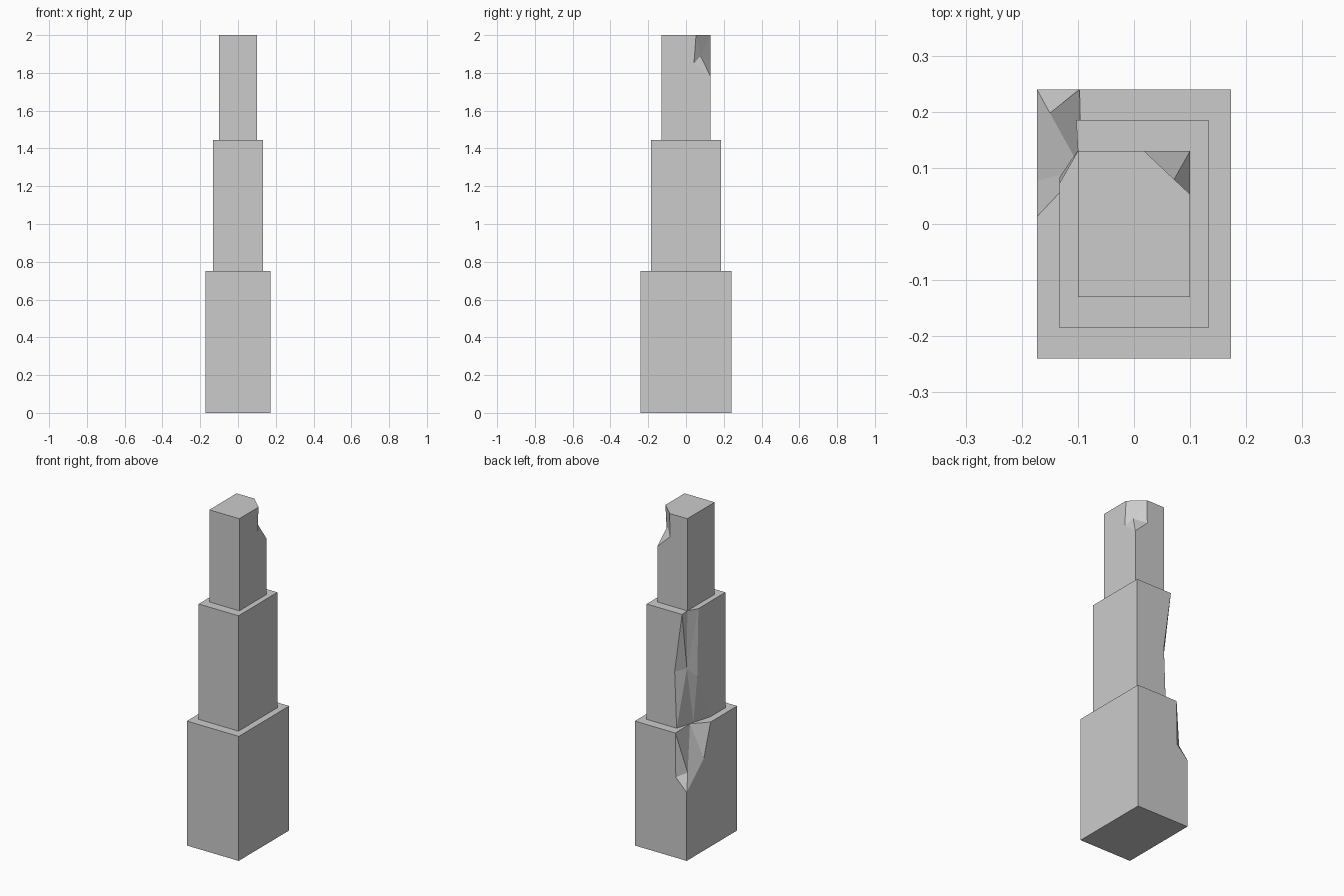
import bpy
import bmesh

cube = bpy.data.objects.get("Cube")
if cube:
    bpy.data.objects.remove(cube, do_unlink=True)

# One plain stone grey
stone = bpy.data.materials.new("stone_grey")
stone.use_nodes = True
stone.diffuse_color = (0.6, 0.6, 0.6, 1)
stone.node_tree.nodes["Principled BSDF"].inputs["Base Color"].default_value = (0.6, 0.6, 0.6, 1)


def chipped_block(name, hx, hy, z0, z1, s, back, inner, side):
    """Box with a chip broken out of the rear corner on side s.
    back, inner and side are the chip's three edges, from top to bottom."""
    back = [(x, hy, z) for x, z in back]
    side = [(s * hx, y, z) for y, z in side]
    bm = bmesh.new()
    known = {}

    def face(points):
        loop = []
        for p in points:
            if p not in known:
                known[p] = bm.verts.new(p)
            if known[p] not in loop:
                loop.append(known[p])
        return bm.faces.new(loop)

    # Broken surface inside the chip
    rough = []
    for a, b in ((back, inner), (inner, side)):
        for i in range(len(a) - 1):
            rough.append(face([a[i], a[i + 1], b[i + 1], b[i]]))

    # Remaining corners of the block
    def corner(sx, sy, z):
        return (sx * s * hx, sy * hy, z)

    far = [(1, -1), (-1, -1), (-1, 1)]
    base = [back[-1], inner[-1], side[-1]]
    foot = []
    if back[-1][2] > z0:            # chip stops above the foot of the block
        foot = [corner(1, 1, z0)]
        base = foot
    face([back[0], inner[0], side[0]] + [corner(*c, z1) for c in far])
    face(base + [corner(*c, z0) for c in far])
    face(back + foot + [corner(-1, 1, z0), corner(-1, 1, z1)])
    face(side + foot + [corner(1, -1, z0), corner(1, -1, z1)])
    for c, d in zip(far, far[1:]):
        face([corner(*c, z0), corner(*d, z0), corner(*d, z1), corner(*c, z1)])

    bmesh.ops.triangulate(bm, faces=rough)
    bmesh.ops.recalc_face_normals(bm, faces=bm.faces)
    mesh = bpy.data.meshes.new(name)
    bm.to_mesh(mesh)
    bm.free()
    mesh.materials.append(stone)
    obj = bpy.data.objects.new(name, mesh)
    bpy.context.collection.objects.link(obj)
    return obj


# Wide bottom tier, chipped at the upper rear right corner
chipped_block("lower_tier", 0.173, 0.24, 0, 0.75, -1,
              back=[(-0.097, 0.75), (-0.1, 0.485), (-0.173, 0.412)],
              inner=[(-0.094, 0.097, 0.75), (-0.15, 0.198, 0.51), (-0.173, 0.24, 0.412)],
              side=[(0.013, 0.75), (0.077, 0.556), (0.24, 0.412)])

# Middle tier, broken along the whole rear right corner
chipped_block("middle_tier", 0.133, 0.185, 0.75, 1.445, -1,
              back=[(-0.103, 1.445), (-0.054, 1.088), (-0.067, 0.75)],
              inner=[(-0.1, 0.13, 1.445), (-0.099, 0.133, 1.098), (-0.1, 0.072, 0.75)],
              side=[(0.072, 1.445), (0.083, 1.037), (-0.04, 0.75)])

# Slim top tier, chipped at the upper rear left corner
chipped_block("upper_tier", 0.1, 0.13, 1.445, 2, 1,
              back=[(0.018, 2), (0.016, 1.86), (0.1, 1.78)],
              inner=[(0.07, 0.081, 2), (0.07, 0.077, 1.89), (0.1, 0.13, 1.78)],
              side=[(0.053, 2), (0.042, 1.85), (0.13, 1.78)])
